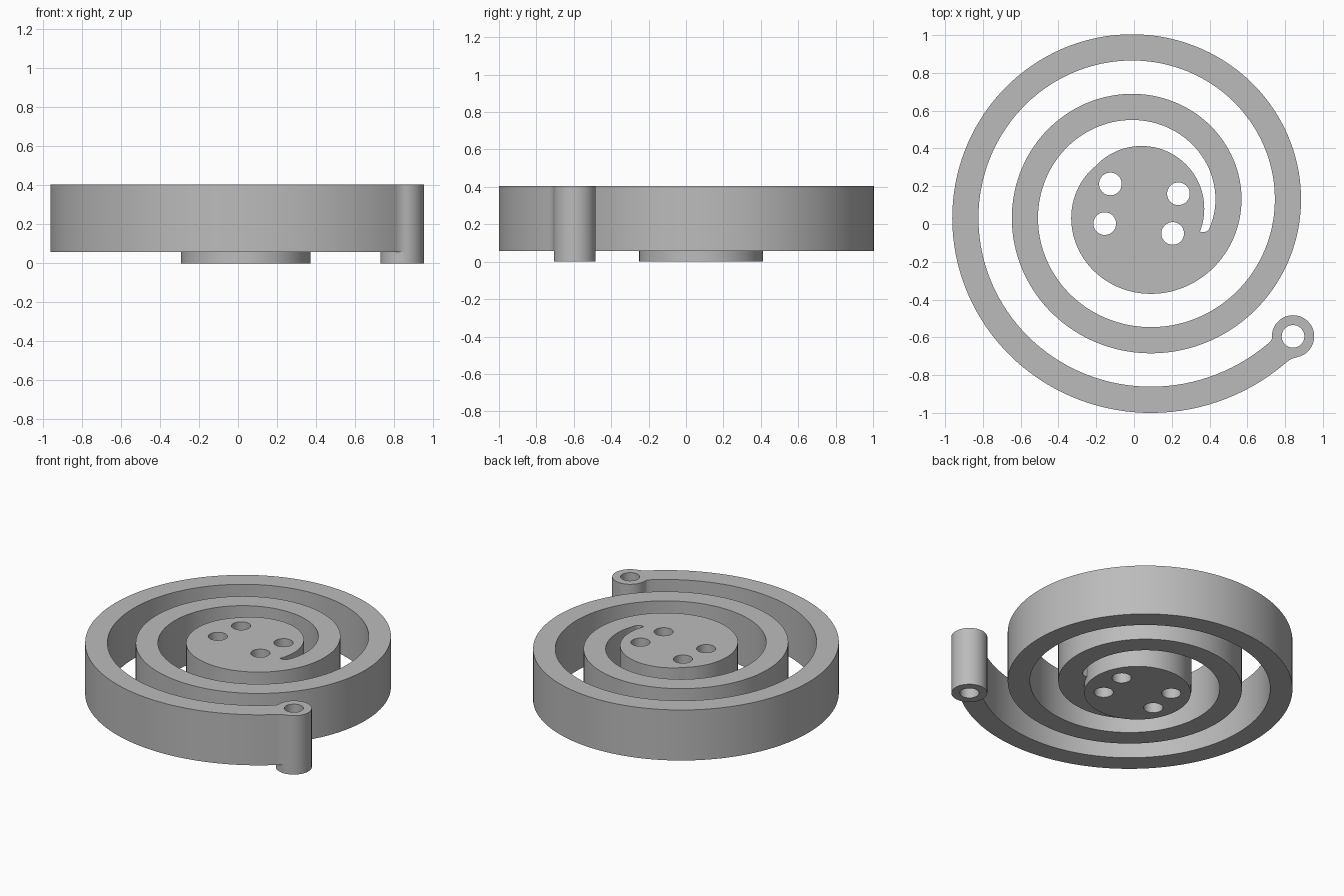
import bpy, bmesh, math
from mathutils import Vector

if "Cube" in bpy.data.objects:
    bpy.data.objects.remove(bpy.data.objects["Cube"], do_unlink=True)

TOP, ARM_BASE = 0.405, 0.057
HUB = Vector((0.04, 0.081))
HUB_R, HOLE_R = 0.332, 0.06
EYE_R, FILLET = 0.112, 0.08
WIDTH, PITCH, START_R = 0.139, 0.316, 1.08
EYE_T = -0.139            # turns, clockwise from the front
TIP_T, TIP_LEN = 1.81, 0.014
END_T = 2.44

grey = bpy.data.materials.new("plain grey")
grey.use_nodes = True
GREY = (0.5, 0.5, 0.5, 1)
grey.diffuse_color = GREY
grey.node_tree.nodes["Principled BSDF"].inputs["Base Color"].default_value = GREY


def polar(r, t):
    a = -math.pi / 2 - t * math.tau
    return HUB + Vector((math.cos(a), math.sin(a))) * r


def add_object(name, bm):
    bmesh.ops.recalc_face_normals(bm, faces=bm.faces)
    mesh = bpy.data.meshes.new(name)
    bm.to_mesh(mesh)
    bm.free()
    mesh.materials.append(grey)
    obj = bpy.data.objects.new(name, mesh)
    bpy.context.collection.objects.link(obj)
    return obj


def cylinder(name, centre, radius, z0, z1, sides):
    bm = bmesh.new()
    bmesh.ops.create_cone(bm, cap_ends=True, segments=sides, radius1=radius,
                          radius2=radius, depth=z1 - z0)
    bmesh.ops.translate(bm, verts=bm.verts, vec=(*centre, (z0 + z1) / 2))
    return add_object(name, bm)


def arm_edges(t):
    """Outer and inner radius of the spiral arm at turn t."""
    outer = START_R - PITCH * t
    inner = outer - WIDTH
    # concave flare where the arm meets the eye
    half = WIDTH / 2
    along = (t - EYE_T) * math.tau * (outer - half)
    reach = math.sqrt((EYE_R + FILLET) ** 2 - (half + FILLET) ** 2)
    if along < reach:
        flare = FILLET - math.sqrt(FILLET ** 2 - (reach - along) ** 2)
        outer, inner = outer + flare, inner - flare
    # rounded end of the slot, then solid into the hub
    if t > TIP_T:
        inner = 0.28
    elif t > TIP_T - TIP_LEN:
        u = (t - TIP_T + TIP_LEN) / TIP_LEN
        inner -= 0.045 * (1 - math.sqrt(1 - u * u))
    return outer, inner


def spread(a, b, n):
    return [a + (b - a) * i / n for i in range(n)]


# Spiral arm: a ribbon swept between its two edges, then extruded
start = EYE_T + 0.069 / (math.tau * 1.05)
turns = (spread(start, EYE_T + 0.02, 10) + spread(EYE_T + 0.02, TIP_T - TIP_LEN, 260)
         + spread(TIP_T - TIP_LEN, TIP_T, 12) + [TIP_T, TIP_T + 0.0005]
         + spread(TIP_T + 0.005, END_T, 80) + [END_T])
bm = bmesh.new()
rows = [[bm.verts.new((*polar(r, t), ARM_BASE)) for r in arm_edges(t)] for t in turns]
for (a, b), (c, d) in zip(rows, rows[1:]):
    bm.faces.new((a, b, d, c))
out = bmesh.ops.extrude_face_region(bm, geom=bm.faces[:])
lifted = [v for v in out["geom"] if isinstance(v, bmesh.types.BMVert)]
bmesh.ops.translate(bm, verts=lifted, vec=(0, 0, TOP - ARM_BASE))
spring = add_object("spiral_spring", bm)

# Hub and eye
eye_centre = Vector((0.842, -0.595))
hub = cylinder("hub", HUB, HUB_R, 0, TOP, 128)
eye = cylinder("eye", eye_centre, EYE_R, 0, TOP, 64)

# Through holes: one in the eye, four in the hub
offsets = [(-0.165, 0.131), (0.195, 0.079)]
centres = [eye_centre] + [HUB + Vector(o) * s for o in offsets for s in (1, -1)]
drills = [cylinder("drill", c, HOLE_R, -0.1, TOP + 0.1, 48) for c in centres]

bpy.context.view_layer.objects.active = spring
for tool, operation in [(hub, "UNION"), (eye, "UNION")] + [(d, "DIFFERENCE") for d in drills]:
    mod = spring.modifiers.new("join", "BOOLEAN")
    mod.object, mod.operation, mod.solver = tool, operation, "EXACT"
    bpy.ops.object.modifier_apply(modifier=mod.name)
    bpy.data.objects.remove(tool, do_unlink=True)

bpy.ops.object.select_all(action="DESELECT")
spring.select_set(True)
bpy.ops.object.shade_smooth_by_angle(angle=math.radians(30))
